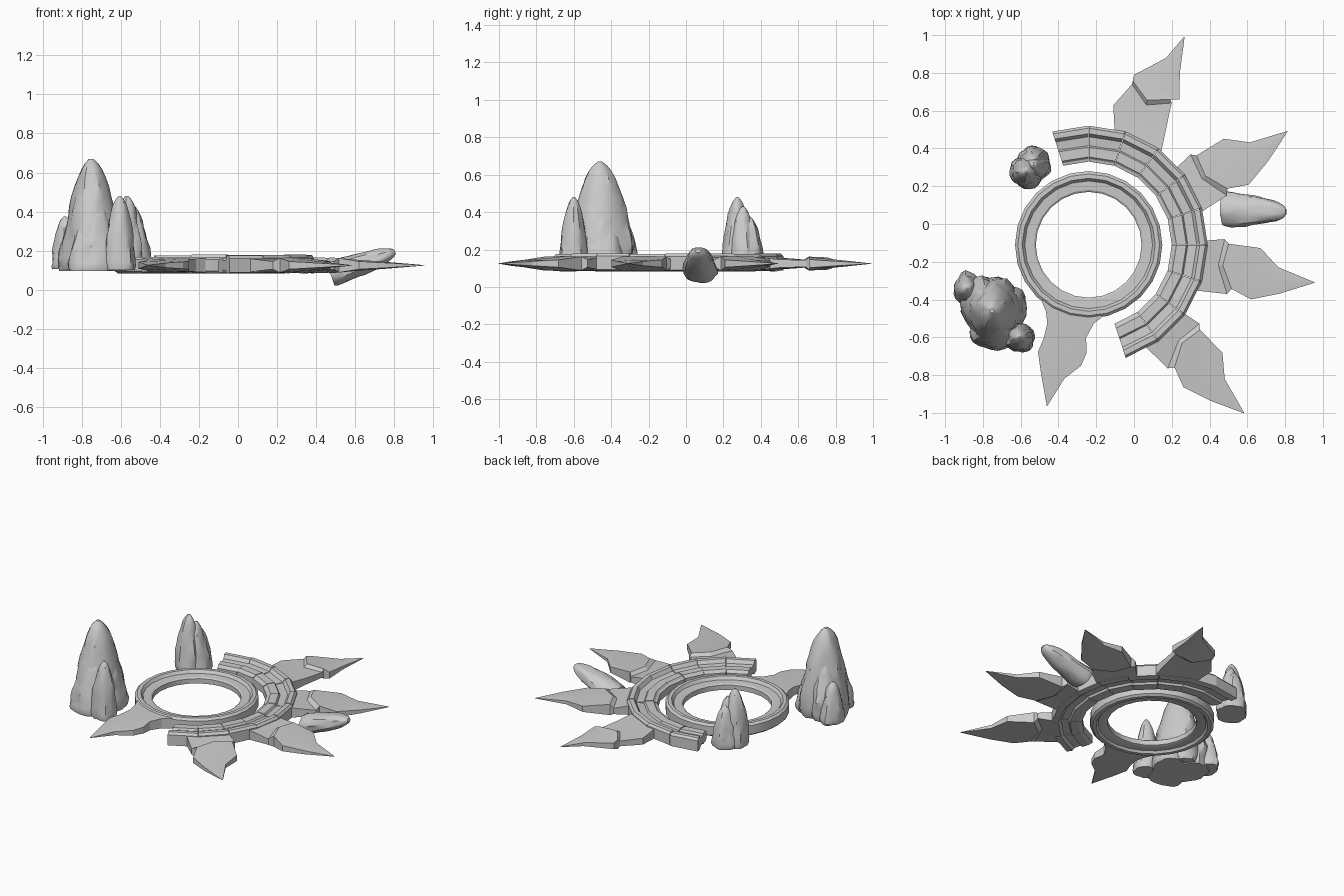
import bpy, bmesh, math
from mathutils import Vector, Matrix, noise

if "Cube" in bpy.data.objects:
    bpy.data.objects.remove(bpy.data.objects["Cube"])

CX, CY, MID = -0.24, -0.11, 0.125   # ring centre and mid height


def finish(name, bm, smooth=None):
    bmesh.ops.recalc_face_normals(bm, faces=bm.faces)
    me = bpy.data.meshes.new(name)
    bm.to_mesh(me)
    bm.free()
    ob = bpy.data.objects.new(name, me)
    bpy.context.collection.objects.link(ob)
    if smooth:
        bpy.ops.object.select_all(action='DESELECT')
        ob.select_set(True)
        bpy.context.view_layer.objects.active = ob
        bpy.ops.object.shade_smooth_by_angle(angle=math.radians(smooth))
    return ob


def loft(bm, rows, caps=True):
    for a, b in zip(rows, rows[1:]):
        n = len(a)
        for i in range(n):
            bm.faces.new((a[i], a[(i + 1) % n], b[(i + 1) % n], b[i]))
    if caps:
        bm.faces.new(rows[0])
        bm.faces.new(rows[-1])


def polar_row(bm, profile, ang):
    return [bm.verts.new((CX + r * math.cos(ang), CY + r * math.sin(ang), z)) for r, z in profile]


# Complete inner ring, 24 sides, raised rim and lower inner ledge
ring_profile = [(.375, .083), (.390, .095), (.390, .155), (.375, .168), (.352, .168),
                (.338, .148), (.29, .145), (.28, .138), (.28, .105), (.29, .10), (.34, .098), (.352, .083)]
bm = bmesh.new()
rows = [polar_row(bm, ring_profile, math.tau * i / 24) for i in range(24)]
loft(bm, rows + [rows[0]], False)
finish("inner_ring", bm, 25)

# Broken outer arc: ten separate stepped blocks, shallower steps underneath
arc_top = [(.63, .163), (.617, .178), (.588, .178), (.572, .155),
           (.525, .15), (.517, .163), (.465, .163), (.455, .152), (.44, .148)]
arc_bottom = [(.44, .098), (.465, .09), (.517, .09), (.525, .103), (.572, .10), (.588, .085), (.63, .09)]
for k in range(10):
    bm = bmesh.new()
    a0, a1 = math.radians(-72 + 18 * k + .15), math.radians(-72 + 18 * (k + 1) - .15)
    dz = 0.002 * ((k * 7) % 3 - 1)
    prof = [(r, z + dz) for r, z in arc_top + arc_bottom]
    loft(bm, [polar_row(bm, prof, a0), polar_row(bm, prof, a1)])
    finish(f"arc_block_{k + 1}", bm)


# Sun-ray spikes: rows are (left u, left v, mid u, right u, right v, edge half, ridge half)
def spike(name, angle, rows):
    a = math.radians(angle)
    bm = bmesh.new()
    loops = []
    for lu, lv, mu, ru, rv, he, hm in rows:
        mv = (lv + rv) / 2
        pts = [(lu, lv, he), (mu, mv, hm), (ru, rv, he), (ru, rv, -he), (mu, mv, -hm), (lu, lv, -he)]
        loops.append([bm.verts.new((CX + u * math.cos(a) - v * math.sin(a),
                                    CY + u * math.sin(a) + v * math.cos(a), MID + z))
                      for u, v, z in pts])
    loft(bm, loops)
    finish(name, bm, 20)


tip = (1.211, .002, 1.212, 1.211, -.002, .001, .001)
long_rows = [(.59, .12, .61, .60, -.145, .034, .034),
             (.705, .148, .695, .765, -.136, .020, .022),
             (.73, .128, .718, .785, -.106, .037, .041),
             (.90, .133, .88, .895, -.143, .020, .027),
             (1.01, .048, 1.01, 1.04, -.088, .012, .018), tip]
top_rows = [(.59, .12, .61, .60, -.145, .034, .034),
            (.726, .19, .72, .725, -.117, .022, .024),
            (.868, .147, .80, .865, -.085, .018, .020),
            (.885, .150, .825, .88, -.072, .033, .037),
            (.917, .158, .90, .90, -.114, .022, .029),
            (1.07, .041, 1.04, 1.03, -.058, .012, .018), tip]
for i, ang in enumerate((65.3, 29.7, -9.5, -47.3)):
    spike(f"outer_spike_{i + 1}", ang, long_rows if i else top_rows)
short_rows = [(.345, .17, .375, .345, -.17, .036, .036),
              (.40, .13, .41, .40, -.13, .034, .035),
              (.48, .11, .46, .46, -.107, .030, .034),
              (.555, .133, .54, .545, -.107, .022, .028),
              (.63, .121, .61, .615, -.118, .018, .024),
              (.72, .052, .70, .715, -.077, .012, .016),
              (.88, .002, .881, .88, -.002, .001, .001)]
spike("inner_spike", 255.5, short_rows)

# Weathered rocks: tapered lofts with lumpy noise; blunt < 1 keeps the tip wide
TAPER = [(0, .93), (.05, 1), (.13, .99), (.24, .95), (.35, .89), (.46, .82), (.57, .74), (.67, .65),
         (.76, .56), (.84, .46), (.91, .34), (.96, .22), (1, .07)]


def rock(name, base, size, lean=(0, 0), seed=1, tilt=0, turn=0, blunt=1):
    n = 22
    m = (Matrix.Translation(base) @ Matrix.Rotation(math.radians(turn), 4, 'Z')
         @ Matrix.Rotation(math.radians(tilt), 4, 'Y'))
    off = Vector((seed * 3.7, seed * 1.9, seed * 5.3))
    bm = bmesh.new()
    loops = []
    for t, s in TAPER:
        loop = []
        for i in range(n):
            c, d = math.cos(math.tau * i / n), math.sin(math.tau * i / n)
            big = noise.noise(Vector((c * 1.6, d * 1.6, t * 2.2)) + off)
            fine = noise.noise(Vector((c * 3.6, d * 3.6, t * 6)) + off)
            f = s ** blunt * (.97 + .17 * big + .11 * fine)
            loop.append(bm.verts.new(m @ Vector((size[0] * f * c + lean[0] * t,
                                                 size[1] * f * d + lean[1] * t, size[2] * t))))
        loops.append(loop)
    loft(bm, loops)
    finish(name, bm, 35)


# Large rock cluster, front left
rock("large_rock_peak", (-.74, -.465, .10), (.16, .18, .57), (-.012, .005), 3)
rock("large_rock_shoulder", (-.80, -.43, .095), (.125, .16, .40), (.03, 0), 5, turn=25)
rock("large_rock_base", (-.74, -.57, .095), (.13, .105, .36), (.01, .03), 7)
rock("large_rock_right_side", (-.655, -.45, .095), (.095, .12, .34), (-.02, 0), 9)
rock("large_rock_front_lobe", (-.605, -.605, .10), (.085, .08, .38), (0, .005), 8)
rock("large_rock_side_lobe", (-.88, -.345, .105), (.08, .09, .27), (-.005, 0), 11)

# Twin-peaked rock, back left
rock("back_rock_peak", (-.57, .28, .10), (.095, .09, .38), (0, -.005), 14)
rock("back_rock_lobe", (-.53, .335, .10), (.09, .08, .28), (-.005, 0), 17)
rock("back_rock_side", (-.515, .305, .10), (.075, .085, .33), (-.02, 0), 20)

# Toppled rock on the right
rock("fallen_rock", (.475, .077, .076), (.066, .09, .35), (-.004, -.012), 23, tilt=71, blunt=.65)
